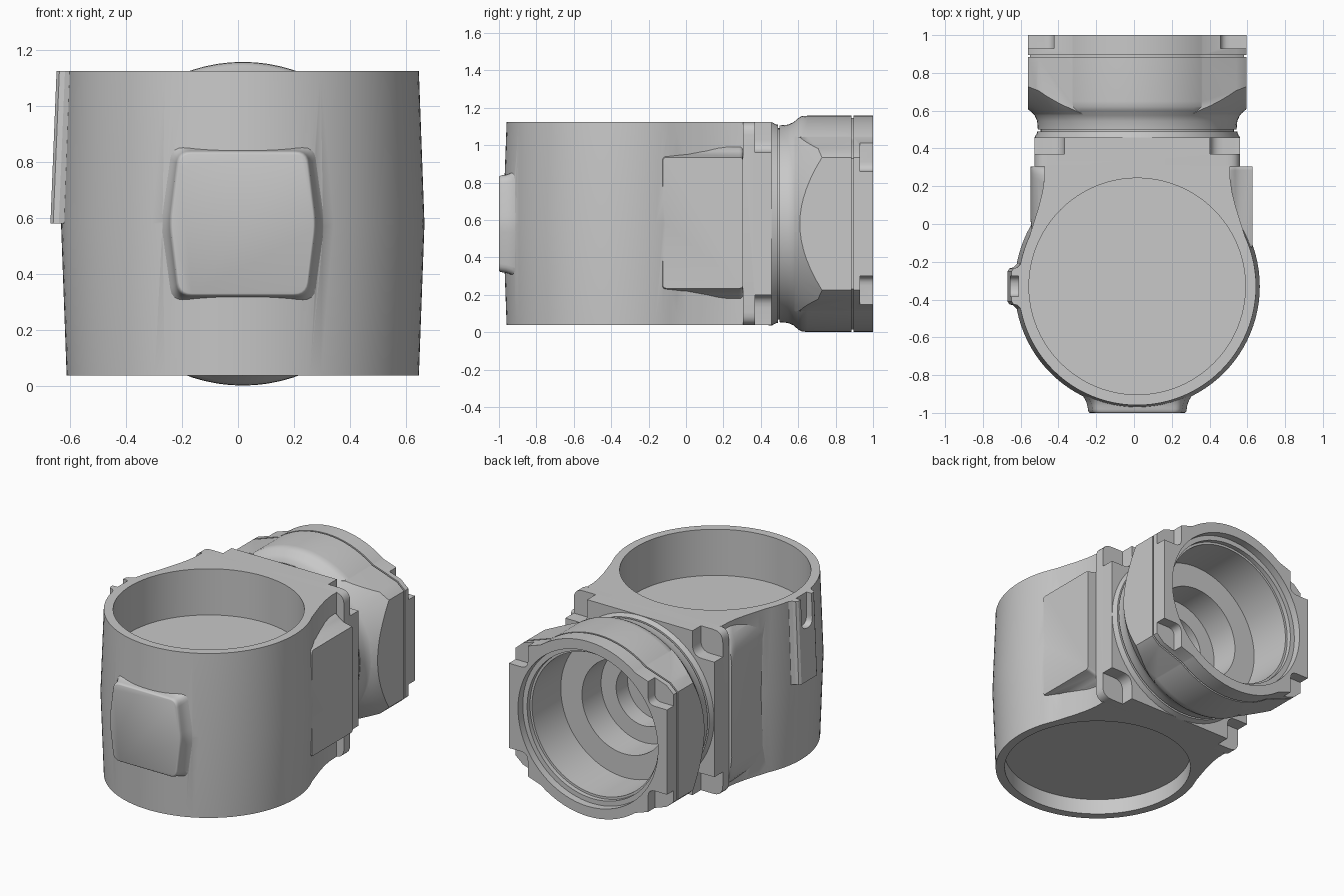
import bpy, bmesh, math
from mathutils import Vector

cube = bpy.data.objects.get("Cube")
if cube:
    bpy.data.objects.remove(cube, do_unlink=True)

CX, CZ = 0.017, 0.58          # neck axis
BY = -0.33                    # barrel axis
BOTTOM, TOP = 0.038, 1.125

grey = bpy.data.materials.new("cast_grey")
grey.use_nodes = True
colour = (0.58, 0.58, 0.58, 1)
grey.diffuse_color = colour
grey.node_tree.nodes["Principled BSDF"].inputs["Base Color"].default_value = colour


def loft(name, outline, tiers, axis, centre=(0, 0)):
    """Stack scaled copies of an outline along an axis; tiers are (position, scale)."""
    bm = bmesh.new()
    place = {"x": lambda u, v, h: (h, u, v),
             "y": lambda u, v, h: (u, h, v),
             "z": lambda u, v, h: (u, v, h)}[axis]
    rings = []
    for h, s in tiers:
        rings.append([bm.verts.new(place(centre[0] + (u - centre[0]) * s,
                                         centre[1] + (v - centre[1]) * s, h))
                      for u, v in outline])
    n = len(outline)
    for a, b in zip(rings, rings[1:]):
        for i in range(n):
            j = (i + 1) % n
            bm.faces.new((a[i], a[j], b[j], b[i]))
    bm.faces.new(rings[0])
    bm.faces.new(rings[-1])
    bmesh.ops.recalc_face_normals(bm, faces=bm.faces)
    mesh = bpy.data.meshes.new(name)
    bm.to_mesh(mesh)
    bm.free()
    mesh.materials.append(grey)
    ob = bpy.data.objects.new(name, mesh)
    bpy.context.collection.objects.link(ob)
    return ob


def prism(name, outline, lo, hi, axis):
    return loft(name, outline, [(lo, 1), (hi, 1)], axis)


def turned(name, tiers, axis, centre, sides=80):
    circle = [(centre[0] + math.cos(math.tau * i / sides),
               centre[1] + math.sin(math.tau * i / sides)) for i in range(sides)]
    return loft(name, circle, tiers, axis, centre)


def rounded(points, r, steps=5):
    """Round the corners of a convex polygon."""
    out = []
    for i, p in enumerate(points):
        p = Vector(p)
        a = p + (Vector(points[i - 1]) - p).normalized() * r
        b = p + (Vector(points[(i + 1) % len(points)]) - p).normalized() * r
        for k in range(steps + 1):
            t = k / steps
            out.append(tuple(a * (1 - t) ** 2 + p * 2 * t * (1 - t) + b * t * t))
    return out


def rect(u0, u1, v0, v1):
    return [(u0, v0), (u1, v0), (u1, v1), (u0, v1)]


def combine(target, tool, operation):
    """Apply a boolean and remove the tool."""
    mod = target.modifiers.new(operation, "BOOLEAN")
    mod.operation, mod.solver, mod.object = operation, "EXACT", tool
    bpy.context.view_layer.objects.active = target
    bpy.ops.object.modifier_apply(modifier=mod.name)
    bpy.data.objects.remove(tool, do_unlink=True)


def neck_bore():
    return turned("neck_bore", [(0.3, 0.2), (0.42, 0.2), (0.42, 0.31), (0.62, 0.31),
                                (0.62, 0.465), (0.92, 0.465), (0.92, 0.48),
                                (0.95, 0.48), (0.95, 0.512), (1.05, 0.512)],
                  "y", (CX, CZ))


def corner_pockets(target, inner_x, inner_z, y0, r):
    """Cut the four screw pockets around the neck axis."""
    for sx in (-1, 1):
        for sz in (-1, 1):
            u = sorted((CX + sx * inner_x, CX + sx * 0.8))
            v = sorted((CZ + sz * inner_z, CZ + sz * 0.8))
            combine(target, prism("pocket", rounded(rect(*u, *v), r), y0, 1.1, "y"),
                    "DIFFERENCE")


# Barrel with draft toward both ends
body = turned("housing_body", [(BOTTOM, 0.629), (CZ, 0.649), (TOP, 0.629)],
              "z", (CX, BY), 96)

# Waisted link between the barrel and the flange
side = [(0.49, 0.31), (0.492, 0.24), (0.502, 0.17), (0.522, 0.09),
        (0.55, 0.0), (0.572, -0.07), (0.58, -0.12)]
link = [(CX + x, y) for x, y in side] + [(CX - x, y) for x, y in reversed(side)]
combine(body, prism("link", link, BOTTOM, TOP, "z"), "UNION")

# Side pads, the tall one and the shallow one
pad = rounded(rect(-0.13, 0.305, 0.23, 0.94), 0.02)
combine(body, loft("side_pad", pad, [(0.45, 1.18), (0.512, 1.14), (0.535, 1.08), (0.565, 1.03),
                                     (0.61, 1.0), (0.627, 0.985)],
                   "x", (0.305, CZ)), "UNION")
web = rounded(rect(-0.06, 0.305, 0.16, 1.0), 0.06)
combine(body, loft("side_web", web, [(-0.45, 1.26), (-0.48, 1.22), (-0.508, 1.14),
                                     (-0.53, 1.04), (-0.541, 0.94), (-0.547, 0.8)],
                   "x", (0.305, CZ)), "UNION")

# Front pad with a soft fillet at its base
shield = rounded([(-0.215, 0.32), (0.25, 0.32), (0.282, CZ), (0.25, 0.84),
                  (-0.215, 0.84), (-0.247, CZ)], 0.045)
combine(body, loft("front_pad", shield, [(-0.9, 1.13), (-0.915, 1.09), (-0.93, 1.055),
                                         (-0.945, 1.03), (-0.962, 1.01), (-0.98, 1.0),
                                         (-0.992, 0.99), (-0.998, 0.975), (-1.0, 0.96)],
                   "y", (CX, CZ)), "UNION")

# Upright boss with an open slot
half = [(-0.58, 0.15), (-0.615, 0.125), (-0.64, 0.1), (-0.66, 0.095), (-0.67, 0.08)]
boss = prism("slot_boss", [(x, BY - w) for x, w in half] +
             [(x, BY + w) for x, w in reversed(half)], CZ, TOP, "z")
for v in boss.data.vertices:
    if v.co.z > 1:
        v.co.x += 0.022
combine(body, boss, "UNION")
slot = rounded(rect(BY - 0.055, BY + 0.055, 0.92, 1.3), 0.054, 8)
combine(body, prism("slot", slot, -0.8, -0.612, "x"), "DIFFERENCE")

# Top recess, bottom recess and neck bore
for lo, hi in ((0.82, 1.3), (-0.2, 0.14)):
    combine(body, turned("recess", [(lo, 0.573), (hi, 0.573)], "z", (CX, BY), 96),
            "DIFFERENCE")
combine(body, neck_bore(), "DIFFERENCE")

# Square flange with softened corners and screw pockets
plate = rounded(rect(CX - 0.545, CX + 0.545, BOTTOM, TOP), 0.07)
flange = prism("square_flange", plate, 0.305, 0.458, "y")
corner_pockets(flange, 0.385, 0.38, 0.37, 0.07)
combine(flange, neck_bore(), "DIFFERENCE")

# Round coupling with seal grooves
coupling = turned("neck_coupling", [
    (0.44, 0.5), (0.44, 0.543), (0.46, 0.543), (0.483, 0.53), (0.491, 0.53),
    (0.491, 0.512), (0.5, 0.512), (0.5, 0.526), (0.545, 0.53), (0.575, 0.543),
    (0.6, 0.565), (0.62, 0.576), (0.65, 0.578), (0.885, 0.578), (0.885, 0.566),
    (0.896, 0.566), (0.896, 0.578), (1.0, 0.578)], "y", (CX, CZ))


def lug_outline(scale):
    """Chamfered block whose slopes run into the round coupling."""
    quarter = [(0.578, 0.355), (0.525, 0.402), (0.34, 0.465)]
    pts = (quarter + [(-x, z) for x, z in reversed(quarter)] +
           [(-x, -z) for x, z in quarter] + [(x, -z) for x, z in reversed(quarter)])
    return [(CX + x * scale, CZ + z * scale) for x, z in pts]


# Side lugs on the coupling, flared at the front and grooved
for y0, y1, scale in ((0.55, 0.885, 1), (0.88, 0.9, 0.98), (0.896, 1.0, 1)):
    lug = prism("lug", lug_outline(scale), y0, y1, "y")
    if y0 < 0.6:
        flare = turned("flare", [(0.54, 0.515), (0.57, 0.535), (0.605, 0.575),
                                 (0.735, 0.685), (0.95, 0.87)], "y", (CX, CZ))
        combine(lug, flare, "INTERSECT")
    combine(coupling, lug, "UNION")
corner_pockets(coupling, 0.44, 0.28, 0.93, 0.05)
combine(coupling, neck_bore(), "DIFFERENCE")

# Smooth shading with crisp edges
for ob in (body, flange, coupling):
    bpy.ops.object.select_all(action="DESELECT")
    ob.select_set(True)
    bpy.context.view_layer.objects.active = ob
    bpy.ops.object.shade_smooth_by_angle(angle=math.radians(30))
